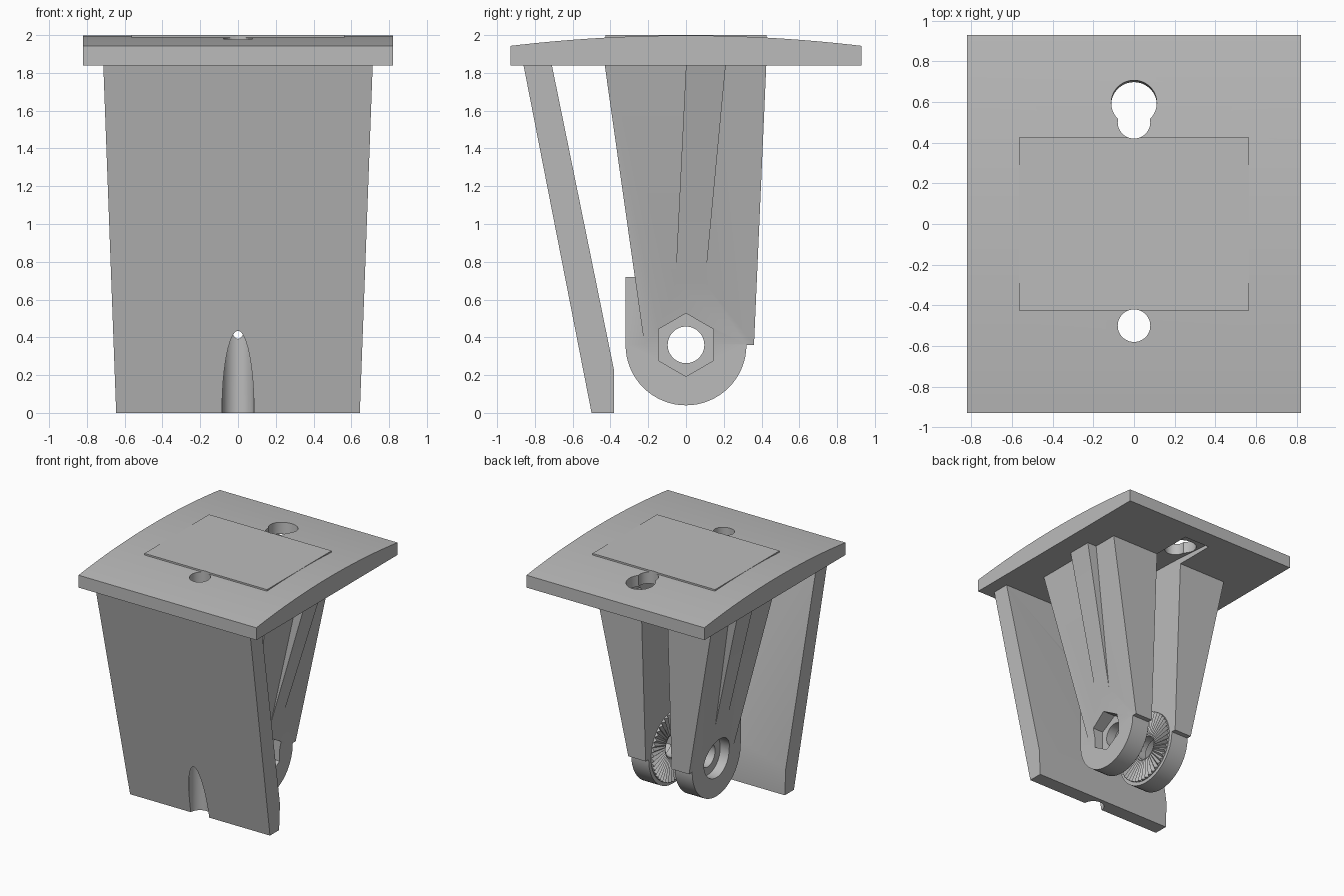
import bpy, bmesh
from math import sin, cos, pi, radians

cube = bpy.data.objects.get("Cube")
if cube:
    bpy.data.objects.remove(cube, do_unlink=True)

GREY = (0.5, 0.5, 0.5, 1)
mat = bpy.data.materials.new("plain grey")
mat.use_nodes = True
mat.diffuse_color = GREY
mat.node_tree.nodes["Principled BSDF"].inputs["Base Color"].default_value = GREY


def loft(name, *rings, capped=True):
    """Skin a solid through rings holding equal numbers of points."""
    bm = bmesh.new()
    rows = [[bm.verts.new(p) for p in ring] for ring in rings]
    n = len(rows[0])
    for a, b in zip(rows, rows[1:]):
        for i in range(n):
            j = (i + 1) % n
            bm.faces.new((a[i], a[j], b[j], b[i]))
    if capped:
        bm.faces.new(rows[0])
        bm.faces.new(rows[-1])
    bmesh.ops.recalc_face_normals(bm, faces=bm.faces)
    mesh = bpy.data.meshes.new(name)
    bm.to_mesh(mesh)
    bm.free()
    obj = bpy.data.objects.new(name, mesh)
    mesh.materials.append(mat)
    bpy.context.collection.objects.link(obj)
    return obj


def circle(r, n=48, start=0.0):
    return [(r * cos(start + 2 * pi * i / n), r * sin(start + 2 * pi * i / n)) for i in range(n)]


def rect(x0, x1, y0, y1, z):
    return [(x0, y0, z), (x1, y0, z), (x1, y1, z), (x0, y1, z)]


def extrude_x(name, profile, x0, x1):
    return loft(name, *[[(x, y, z) for y, z in profile] for x in (x0, x1)])


def upright(name, r, y, z0, z1, lean=0.0):
    """Vertical round cutter whose lower end is shifted by lean."""
    c = circle(r)
    return loft(name, [(a, b + y - lean, z0) for a, b in c], [(a, b + y, z1) for a, b in c])


def crosswise(name, r, x0, x1, n=48, start=0.0):
    """Cutter along x through the pivot."""
    return extrude_x(name, [(a, b + PIVOT) for a, b in circle(r, n, start)], x0, x1)


def combine(obj, tool, operation):
    mod = obj.modifiers.new("combine", "BOOLEAN")
    mod.operation, mod.solver, mod.object = operation, "EXACT", tool
    bpy.context.view_layer.update()
    mesh = bpy.data.meshes.new_from_object(obj.evaluated_get(bpy.context.evaluated_depsgraph_get()))
    obj.modifiers.clear()
    obj.data = mesh
    bpy.data.objects.remove(tool, do_unlink=True)


def cut(obj, tool):
    combine(obj, tool, "DIFFERENCE")


def join(obj, tool):
    combine(obj, tool, "UNION")


PIVOT, UNDER, GAP = 0.36, 1.84, 0.12


def dome(y):
    return 1.998 - 0.055 * (y / 0.93) ** 2


# Domed top plate with the raised flat pad
ys = [-0.93 + 1.86 * i / 32 for i in range(33)]
plate = extrude_x("top_plate", [(-0.93, UNDER)] + [(y, dome(y)) for y in ys] + [(0.93, UNDER)], -0.82, 0.82)
join(plate, loft("pad", rect(-0.565, 0.565, -0.425, 0.425, 1.9), rect(-0.565, 0.565, -0.425, 0.425, 2.0)))

# Channel under the plate, screw hole and keyhole
inner = [y * 0.77 / 0.93 for y in ys]
cut(plate, extrude_x("channel", [(-0.77, 1.8)] + [(y, dome(y) - 0.095) for y in inner] + [(0.77, 1.8)], -GAP, GAP))
cut(plate, upright("screw_hole", 0.08, -0.5, 1.7, 2.1))
cut(plate, upright("keyhole_slot", 0.08, 0.5, 1.7, 2.1))
cut(plate, upright("keyhole_head", 0.112, 0.608, 1.7, 2.1, 0.04))

# Sloping front panel, cleared for a driver along the screw axis
side = [(-0.5, 0), (-0.38, 0), (-0.38, 0.22), (-0.71, UNDER), (-0.86, UNDER)]
panel = loft("front_panel", *[[(s * (0.645 + 0.068 * z / UNDER), y, z) for y, z in side] for s in (-1, 1)])
cut(panel, upright("driver_clearance", 0.085, -0.5, -0.1, 1.7))

# Rounded pivot end with a square front shoulder
lug = [(0.32 * cos(a), PIVOT - 0.32 * sin(a)) for a in [pi * i / 32 for i in range(33)]]
lug += [(-0.32, 0.72), (0.2, 0.72), (0.2, 0.5)]

parts = [plate, panel]
for s, label in ((1, "left"), (-1, "right")):
    # Tapered fork arm
    arm = loft(label + "_arm", rect(s * GAP, s * 0.28, -0.22, 0.36, PIVOT),
               rect(s * GAP, s * 0.565, -0.43, 0.425, UNDER))
    join(arm, extrude_x("lug", lug, s * GAP, s * 0.281))
    # Outer stiffening rib
    join(arm, loft("rib", rect(s * 0.25, s * 0.325, -0.06, 0.095, 0.62),
                   rect(s * 0.4, s * 0.65, 0.0, 0.21, UNDER)))
    # Pivot bore with a hexagonal or round pocket
    cut(arm, crosswise("bore", 0.097, -1, 1))
    if s > 0:
        cut(arm, crosswise("nut_pocket", 0.167, 0.2, 0.5, 6, pi / 2))
    else:
        cut(arm, crosswise("head_pocket", 0.165, -0.5, -0.2))
    parts.append(arm)

    # Ring of radial locking teeth
    teeth = 44
    spokes = circle(1, 2 * teeth)

    def ring(r, tip):
        return [(s * (GAP + 0.002 - (tip if i % 2 else 0.004)), r * a, PIVOT + r * b)
                for i, (a, b) in enumerate(spokes)]

    parts.append(loft(label + "_teeth", ring(0.11, -0.006), ring(0.11, 0.012), ring(0.29, 0.03),
                      ring(0.29, -0.006), capped=False))

# Smooth the curved surfaces and keep the edges sharp
bpy.ops.object.select_all(action="DESELECT")
for obj in parts:
    if not obj.data.materials:
        obj.data.materials.append(mat)
    obj.select_set(True)
bpy.context.view_layer.objects.active = plate
bpy.ops.object.shade_smooth_by_angle(angle=radians(20))
